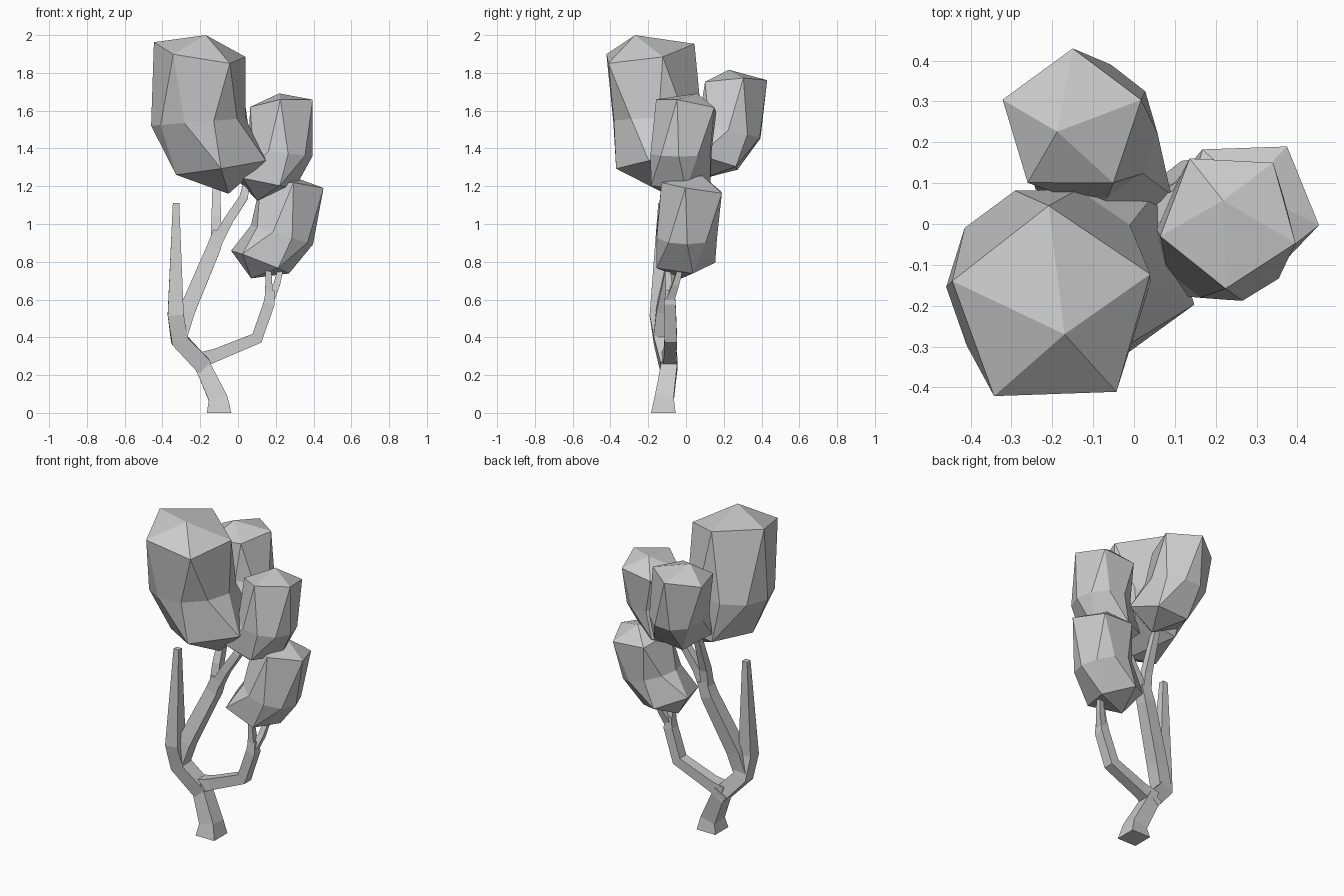
import bpy, bmesh
from math import cos, sin, radians
from mathutils import Vector, Matrix

if "Cube" in bpy.data.objects:
    bpy.data.objects.remove(bpy.data.objects["Cube"])


def finish(name, bm):
    bmesh.ops.recalc_face_normals(bm, faces=bm.faces[:])
    me = bpy.data.meshes.new(name)
    bm.to_mesh(me)
    bm.free()
    ob = bpy.data.objects.new(name, me)
    bpy.context.collection.objects.link(ob)
    return ob


def ring(bm, n, start, cx, cy, rx, ry, z, slope, high):
    """n-sided ring whose height leans up towards the angle `high`."""
    out = []
    for i in range(n):
        a = radians(start + 360 / n * i)
        out.append(bm.verts.new((cx + rx * cos(a), cy + ry * sin(a),
                                 z + slope * cos(a - radians(high)))))
    return out


def foliage(name, loc, scale, turn, tilt_x=0, tilt_y=0):
    """Stretched icosahedron with a ten-sided waist and an offset base."""
    bm = bmesh.new()
    top = bm.verts.new((0.03, -0.06, 0.84))
    t = ring(bm, 5, 20, 0, 0, 0.255, 0.255, 0.75, 0.06, 135)
    m = ring(bm, 10, 1, -0.01, 0.06, 0.25, 0.245, 0.38, 0.02, 0)
    b = ring(bm, 5, -18, 0.11, 0.09, 0.25, 0.25, 0.14, 0.04, 10)
    bottom = bm.verts.new((0.15, 0.10, 0))
    for i in range(5):
        j = (i + 1) % 5
        k0, k1, k2 = 2 * i, 2 * i + 1, (2 * i + 2) % 10
        for f in ((top, t[i], t[j]), (t[i], m[k0], m[k1]),
                  (t[i], m[k1], m[k2], t[j]), (m[k0], b[i], b[j], m[k1]),
                  (m[k1], b[j], m[k2]), (bottom, b[j], b[i])):
            bm.faces.new(f)
    bm.transform(Matrix.Translation(loc)
                 @ Matrix.Rotation(radians(tilt_y), 4, 'Y')
                 @ Matrix.Rotation(radians(tilt_x), 4, 'X')
                 @ Matrix.Rotation(radians(turn), 4, 'Z')
                 @ Matrix.Scale(scale, 4))
    return finish(name, bm)


def branch(name, path, flat_start=False):
    """Square tapered tube; each path point is x, y, z, width."""
    bm = bmesh.new()
    pts = [Vector(p[:3]) for p in path]
    prev = None
    for i, p in enumerate(pts):
        d = Vector((0, 0, 0))
        if i:
            d += (p - pts[i - 1]).normalized()
        if i < len(pts) - 1:
            d += (pts[i + 1] - p).normalized()
        if flat_start and i == 0:
            d = Vector((0, 0, 1))
        d.normalize()
        u = Vector((0, 1, 0)).cross(d).normalized()
        v = d.cross(u)
        h = path[i][3] / 2
        cur = [bm.verts.new(p + u * h * a + v * h * c)
               for a, c in ((-1, -1), (1, -1), (1, 1), (-1, 1))]
        if prev:
            for k in range(4):
                bm.faces.new((prev[k], prev[(k + 1) % 4], cur[(k + 1) % 4], cur[k]))
        else:
            bm.faces.new(cur[::-1])
        prev = cur
    bm.faces.new(prev)
    return finish(name, bm)


# Foliage clumps: one shape, turned and scaled
foliage("foliage_large", (-0.20, -0.21, 1.16), 1.0, 0)
foliage("foliage_back", (-0.153, 0.175, 1.23), 0.70, -75, tilt_x=-8)
foliage("foliage_middle", (0.21, 0.015, 1.12), 0.68, 175, tilt_y=2.5)
foliage("foliage_low", (0.17, 0.045, 0.69), 0.685, 180, tilt_y=12.5)

# Trunk running into the bare left limb
branch("trunk", [(-0.10, -0.12, 0, 0.13), (-0.105, -0.115, 0.075, 0.10),
                 (-0.18, -0.09, 0.235, 0.085), (-0.205, -0.09, 0.28, 0.09)], True)
branch("left_limb", [(-0.18, -0.09, 0.245, 0.09), (-0.31, -0.125, 0.385, 0.09),
                     (-0.33, -0.15, 0.52, 0.085), (-0.328, -0.13, 1.11, 0.034)])

# Central limb and its forks up into the upper clumps
branch("centre_limb", [(-0.31, -0.13, 0.41, 0.085), (-0.27, -0.115, 0.54, 0.085),
                       (-0.13, -0.05, 0.87, 0.075), (-0.10, -0.045, 0.96, 0.065)])
branch("centre_fork_left", [(-0.115, -0.05, 0.90, 0.06), (-0.115, -0.03, 1.04, 0.05),
                            (-0.115, 0.06, 1.30, 0.035)])
branch("centre_fork_right", [(-0.115, -0.05, 0.90, 0.06), (-0.05, -0.05, 1.02, 0.05),
                             (0.03, -0.04, 1.14, 0.045), (0.05, -0.02, 1.24, 0.03)])

# Right limb and its twigs into the low clump
branch("right_limb", [(-0.21, -0.09, 0.275, 0.085), (-0.12, -0.085, 0.305, 0.068),
                      (0.10, -0.08, 0.395, 0.065), (0.165, -0.085, 0.58, 0.06),
                      (0.17, -0.085, 0.65, 0.045)])
branch("right_twig_front", [(0.165, -0.085, 0.60, 0.045), (0.16, -0.10, 0.80, 0.025)])
branch("right_twig_back", [(0.17, -0.085, 0.60, 0.045), (0.205, -0.055, 0.68, 0.035),
                           (0.235, -0.02, 0.80, 0.025)])
